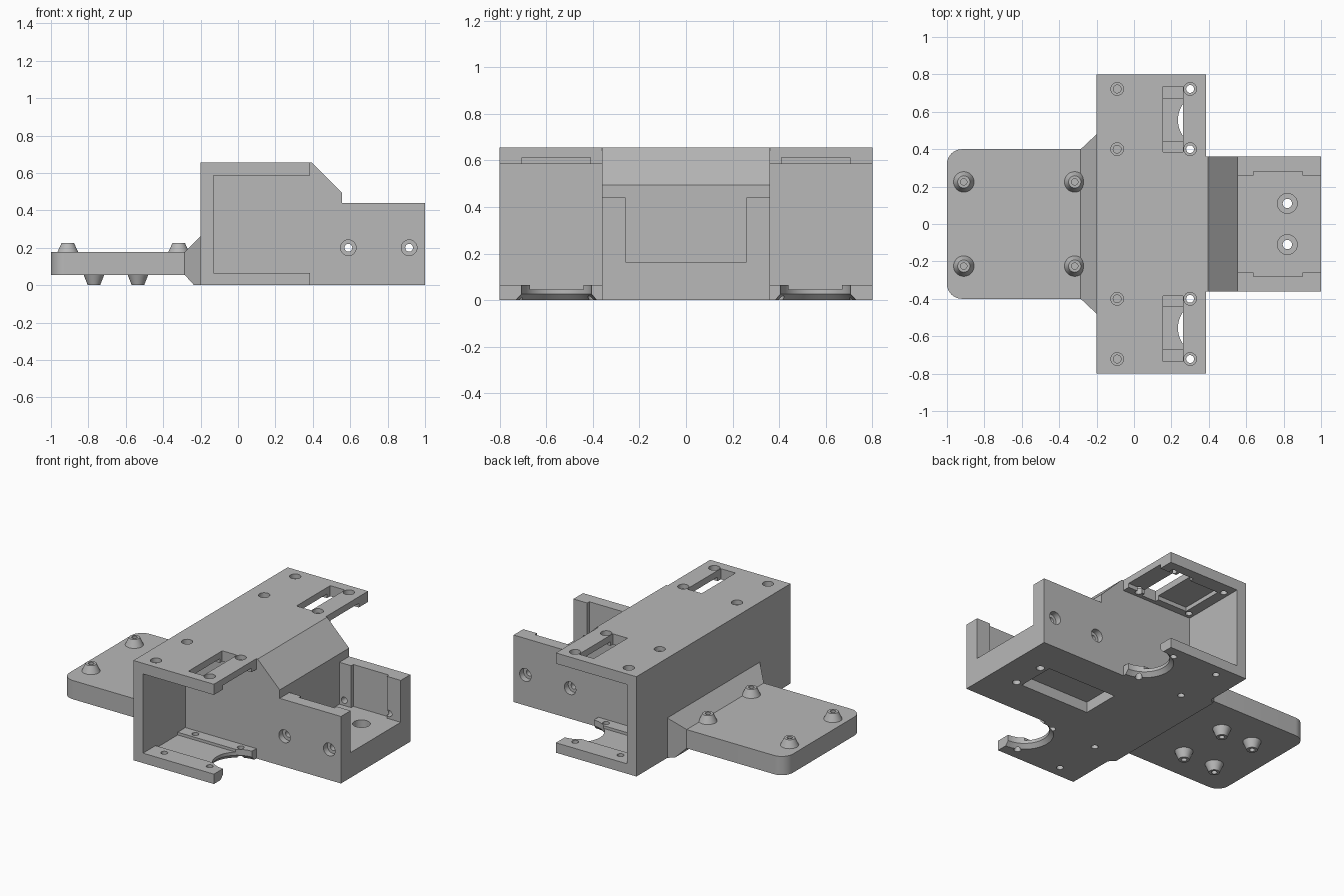
import bpy, bmesh, math
from mathutils import Matrix, Vector

cube = bpy.data.objects.get("Cube")
if cube:
    bpy.data.objects.remove(cube, do_unlink=True)

gray = bpy.data.materials.new("plain_gray")
gray.use_nodes = True
gray.diffuse_color = (0.48, 0.48, 0.48, 1)
gray.node_tree.nodes["Principled BSDF"].inputs["Base Color"].default_value = gray.diffuse_color


def finish(name, bm):
    bmesh.ops.recalc_face_normals(bm, faces=bm.faces)
    mesh = bpy.data.meshes.new(name)
    bm.to_mesh(mesh)
    bm.free()
    mesh.materials.append(gray)
    ob = bpy.data.objects.new(name, mesh)
    bpy.context.collection.objects.link(ob)
    return ob


def prism(name, outline, lo, hi, axis):
    """Extrude a 2D outline along y (outline in xz) or z (outline in xy)."""
    bm = bmesh.new()
    place = (lambda a, b: (a, lo, b)) if axis == "y" else (lambda a, b: (a, b, lo))
    face = bm.faces.new([bm.verts.new(place(a, b)) for a, b in outline])
    ext = bmesh.ops.extrude_face_region(bm, geom=[face])
    shift = Vector((0, hi - lo, 0) if axis == "y" else (0, 0, hi - lo))
    bmesh.ops.translate(bm, vec=shift, verts=[v for v in ext["geom"] if isinstance(v, bmesh.types.BMVert)])
    return finish(name, bm)


def box(name, x0, x1, y0, y1, z0, z1):
    return prism(name, [(x0, y0), (x1, y0), (x1, y1), (x0, y1)], z0, z1, "z")


def cone(name, x, y, z0, z1, r0, r1, segments=32):
    bm = bmesh.new()
    bmesh.ops.create_cone(bm, cap_ends=True, segments=segments, radius1=r0, radius2=r1, depth=z1 - z0,
                          matrix=Matrix.Translation((x, y, (z0 + z1) / 2)))
    return finish(name, bm)


def side_bore(x, z, y0, y1, r):
    ring = [(x + r * math.cos(i * math.tau / 24), z + r * math.sin(i * math.tau / 24)) for i in range(24)]
    return prism("cutter", ring, y0, y1, "y")


def combine(ob, tools, operation):
    """Apply a boolean with each tool, then discard the tools."""
    for tool in tools:
        mod = ob.modifiers.new("cut", "BOOLEAN")
        mod.operation, mod.solver, mod.object = operation, "EXACT", tool
    deps = bpy.context.evaluated_depsgraph_get()
    deps.update()
    mesh = bpy.data.meshes.new_from_object(ob.evaluated_get(deps))
    ob.modifiers.clear()
    ob.data = mesh
    mesh.materials.clear()
    mesh.materials.append(gray)
    mesh.polygons.foreach_set("material_index", [0] * len(mesh.polygons))
    for tool in tools:
        bpy.data.objects.remove(tool, do_unlink=True)


# Bracket: C-shaped wings joined to the central block
bracket = prism("wing_bracket", [(-.2, 0), (.385, 0), (.385, .065), (-.13, .065), (-.13, .585),
                                 (.385, .585), (.385, .655), (-.2, .655)], -.8, .8, "y")
block = prism("central_block", [(-.2, 0), (1, 0), (1, .44), (.555, .44), (.555, .495),
                                (.395, .655), (-.2, .655)], -.36, .36, "y")
combine(bracket, [block], "UNION")

cuts = []
# Open tray in the central block and the shallow pocket beneath
cuts.append(box("cutter", .555, 1.1, -.26, .26, .165, .6))
cuts.append(box("cutter", .27, .775, -.115, .14, -.1, .07))
for y in (-.11, .11):
    cuts.append(cone("cutter", .82, y, -.1, .3, .025, .025))
    cuts.append(cone("cutter", .82, y, .09, .3, .053, .053))

for s in (-1, 1):
    def span(a, b):
        return min(s * a, s * b), max(s * a, s * b)
    # Tray wall recess and side screw holes
    cuts.append(box("cutter", .64, .9, *span(.2, .282), .165, .6))
    for x in (.59, .915):
        cuts.append(side_bore(x, .2, *span(.25, .5), .021))
        cuts.append(side_bore(x, .2, *span(.32, .5), .042))
    # Upper plate: strap slot and underside recess
    cuts.append(box("cutter", .155, .262, *span(.385, .735), .5, .8))
    cuts.append(box("cutter", -.06, .5, *span(.41, .703), .5, .612))
    # Lower plate: groove and chamfered half-round notch
    cuts.append(box("cutter", -.13, .5, *span(.44, .67), .047, .2))
    cuts.append(cone("cutter", .385, s * .556, -.05, .2, .15, .15, 48))
    cuts.append(cone("cutter", .385, s * .556, -.004, .026, .178, .15, 48))
    # Plate screw holes
    for y in (.4, .722):
        for x in (-.09, .3):
            cuts.append(cone("cutter", x, s * y, .5, .8, .021, .021, 24))
            cuts.append(cone("cutter", x, s * y, .625, .8, .034, .034, 24))
        for x in (-.03, .3):
            cuts.append(cone("cutter", x, s * y, -.1, .2, .021, .021, 24))
combine(bracket, cuts, "DIFFERENCE")

# Mounting pad with rounded outer corners
outline = [(-.28, -.4), (-.28, .4)]
for cy, start in ((.32, 90), (-.32, 180)):
    for i in range(9):
        a = math.radians(start + i * 90 / 8)
        outline.append((-.92 + .08 * math.cos(a), cy + .08 * math.sin(a)))
pad = prism("mounting_pad", outline, .055, .178, "z")

# Flared neck between pad and bracket
bm = bmesh.new()
for y in (-1, 1):
    for x, w, z in ((-.285, .4, .055), (-.285, .4, .178), (-.2, .48, .262), (-.2, .48, 0), (-.235, .447, 0)):
        bm.verts.new((x, y * w, z))
bmesh.ops.convex_hull(bm, input=bm.verts)
neck = finish("flared_neck", bm)
combine(pad, [neck], "UNION")

# Tapered standoffs above and below the pad
bosses = []
for y in (-1, 1):
    for x in (-.91, -.317):
        b = cone("upper_standoff", x, y * .225, .178, .226, .055, .033)
        combine(b, [cone("cutter", x, y * .225, .2, .3, .017, .017, 24)], "DIFFERENCE")
        bosses.append(b)
    for x in (-.77, -.535):
        b = cone("lower_standoff", x, y * .175, 0, .055, .033, .055)
        combine(b, [cone("cutter", x, y * .175, -.1, .03, .017, .017, 24)], "DIFFERENCE")
        bosses.append(b)

# Smooth round walls, keep hard edges
bpy.ops.object.select_all(action="DESELECT")
for ob in [bracket, pad] + bosses:
    ob.select_set(True)
bpy.context.view_layer.objects.active = bracket
bpy.ops.object.shade_smooth_by_angle(angle=math.radians(25))
